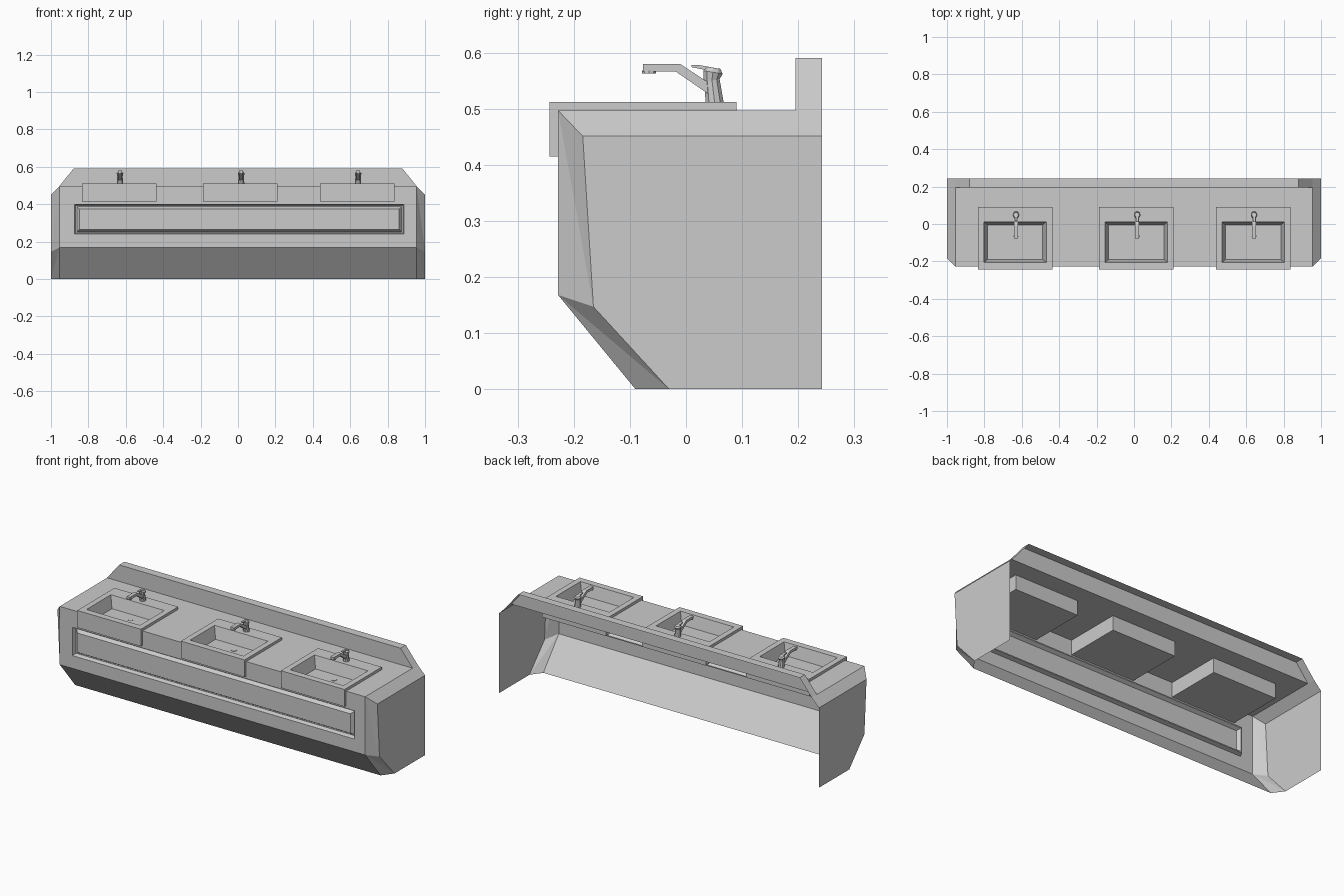
import bpy, bmesh, math
from mathutils import Vector

cube = bpy.data.objects.get("Cube")
if cube:
    bpy.data.objects.remove(cube)

mat = bpy.data.materials.new("light grey")
mat.use_nodes = True
grey = (0.6, 0.6, 0.6, 1)
mat.diffuse_color = grey
mat.node_tree.nodes["Principled BSDF"].inputs["Base Color"].default_value = grey


def finish(name, bm):
    mesh = bpy.data.meshes.new(name)
    bm.to_mesh(mesh)
    bm.free()
    mesh.materials.append(mat)
    obj = bpy.data.objects.new(name, mesh)
    bpy.context.collection.objects.link(obj)
    return obj


def sheet(name, polys, inside):
    """Open sheet of polygons whose normals point away from an inner point."""
    bm = bmesh.new()
    for poly in polys:
        face = bm.faces.new([bm.verts.new(p) for p in poly])
        face.normal_update()
        if face.normal.dot(face.calc_center_median() - Vector(inside)) < 0:
            face.normal_flip()
    bmesh.ops.remove_doubles(bm, verts=bm.verts, dist=0.0005)
    return finish(name, bm)


def rings(name, loops, facing, cap_first=True):
    """Bridge equal loops in order; the last one is capped and faces 'facing'."""
    bm = bmesh.new()
    rows = [[bm.verts.new(p) for p in loop] for loop in loops]
    n = len(rows[0])
    for a, b in zip(rows, rows[1:]):
        for i in range(n):
            j = (i + 1) % n
            bm.faces.new((a[i], a[j], b[j], b[i]))
    if cap_first:
        bm.faces.new(rows[0][::-1])
    cap = bm.faces.new(rows[-1])
    bmesh.ops.recalc_face_normals(bm, faces=bm.faces)
    cap.normal_update()
    if cap.normal.dot(Vector(facing)) < 0:
        bmesh.ops.reverse_faces(bm, faces=bm.faces)
    return finish(name, bm)


def rect(x0, x1, a0, a1, place):
    return [place(x, a) for x, a in ((x0, a0), (x1, a0), (x1, a1), (x0, a1))]


def flat(z):
    return lambda x, y: (x, y, z)


def upright(y):
    return lambda x, z: (x, y, z)


def extrude_side(name, x, width, profile):
    """Side profile in y and z given a width along x."""
    ends = [[(x + s * width / 2, y, z) for y, z in profile] for s in (-1, 1)]
    return rings(name, ends, (1, 0, 0))


def tube(name, x, sections, sides=10):
    """Upright round part from (y, z, radius, tilt) sections."""
    loops = []
    for y, z, r, tilt in sections:
        ring = [2 * math.pi * i / sides for i in range(sides)]
        loops.append([(x + r * math.cos(a), y + r * math.sin(a),
                       z + tilt * math.sin(a)) for a in ring])
    return rings(name, loops, (0, 0, 1))


W, FRONT, BACK = 0.955, -0.228, 0.242
TOP, SHOULDER, KNEE = 0.497, 0.451, 0.168
SPLASH_Y, SPLASH_Z, SPLASH_X = 0.195, 0.59, 0.88
BASIN_BACK, HALF = 0.09, 0.199
centres = (-0.636, 0.012, 0.637)

# Front face with a grooved raised panel
rings("front_panel", [
    rect(-W, W, KNEE, TOP, upright(FRONT)),
    rect(-0.875, 0.888, 0.24, 0.4, upright(FRONT)),
    rect(-0.868, 0.881, 0.247, 0.393, upright(FRONT + 0.022)),
    rect(-0.862, 0.875, 0.253, 0.387, upright(FRONT + 0.022)),
    rect(-0.848, 0.861, 0.265, 0.375, upright(FRONT + 0.002)),
], (0, -1, 0), cap_first=False)

# Sloping toe face
sheet("toe_panel", [[(-W, -0.09, 0), (W, -0.09, 0), (W, FRONT, KNEE), (-W, FRONT, KNEE)]],
      (0, 0.1, 0.3))

# Ends: flat side, chamfered front corner and sloping shoulder
for s, side in ((1, "left"), (-1, "right")):
    foot, knee, top = (s, -0.03, 0), (s, -0.165, 0.147), (s, -0.184, SHOULDER)
    back_top = (s, BACK, SHOULDER)
    in_foot, in_knee, in_top = (s * W, -0.09, 0), (s * W, FRONT, KNEE), (s * W, FRONT, TOP)
    sheet(side + "_end", [
        [foot, knee, top, back_top, (s, BACK, 0)],
        [in_knee, in_top, knee], [in_top, top, knee],
        [in_foot, in_knee, foot], [in_knee, knee, foot],
        [in_top, top, back_top, (s * W, BACK, TOP)],
    ], (0, 0.1, 0.3))

# Counter, left open where the basins drop in
edges = [-W] + [c + d for c in centres for d in (-HALF, HALF)] + [W]
counter = [rect(-W, W, BASIN_BACK, SPLASH_Y, flat(TOP))]
counter += [rect(a, b, FRONT, BASIN_BACK, flat(TOP)) for a, b in zip(edges[::2], edges[1::2])]
sheet("counter", counter, (0, 0, 0))

# Backsplash, hollow at the back
splash = [rect(-SPLASH_X, SPLASH_X, SPLASH_Y, BACK, flat(SPLASH_Z)),
          [(-W, SPLASH_Y, TOP), (W, SPLASH_Y, TOP),
           (SPLASH_X, SPLASH_Y, SPLASH_Z), (-SPLASH_X, SPLASH_Y, SPLASH_Z)]]
for s in (1, -1):
    splash.append([(s * W, SPLASH_Y, TOP), (s * W, BACK, TOP),
                   (s * SPLASH_X, BACK, SPLASH_Z), (s * SPLASH_X, SPLASH_Y, SPLASH_Z)])
sheet("backsplash", splash, (0, BACK, TOP))

for c, label in zip(centres, ("right", "middle", "left")):
    # Basin box with a tapered bowl
    rings(label + "_basin", [
        rect(c - HALF, c + HALF, -0.243, BASIN_BACK, flat(0.415)),
        rect(c - HALF, c + HALF, -0.243, BASIN_BACK, flat(0.512)),
        rect(c - 0.167, c + 0.167, -0.206, 0.012, flat(0.512)),
        rect(c - 0.148, c + 0.148, -0.19, -0.006, flat(0.445)),
    ], (0, 0, 1))
    x = c + 0.005
    tube(label + "_drain", x, [(-0.06, 0.444, 0.015, 0), (-0.06, 0.447, 0.015, 0)], 12)

    # Tap: leaning column, head, spout with nozzle, lever
    tube(label + "_tap_column", x, [(0.051, 0.511, 0.017, 0), (0.046, 0.553, 0.014, 0.003)])
    tube(label + "_tap_head", x, [(0.046, 0.55, 0.015, 0.003), (0.048, 0.565, 0.018, -0.003),
                                  (0.049, 0.573, 0.013, -0.002)])
    extrude_side(label + "_tap_spout", x, 0.022, [
        (-0.077, 0.58), (-0.011, 0.58), (0.038, 0.548), (0.04, 0.526),
        (-0.018, 0.566), (-0.077, 0.566)])
    tube(label + "_tap_nozzle", x, [(-0.066, 0.563, 0.013, 0), (-0.066, 0.568, 0.013, 0)])
    extrude_side(label + "_tap_lever", x, 0.013, [
        (0.01, 0.578), (0.022, 0.578), (0.055, 0.572), (0.05, 0.566), (0.01, 0.574)])
